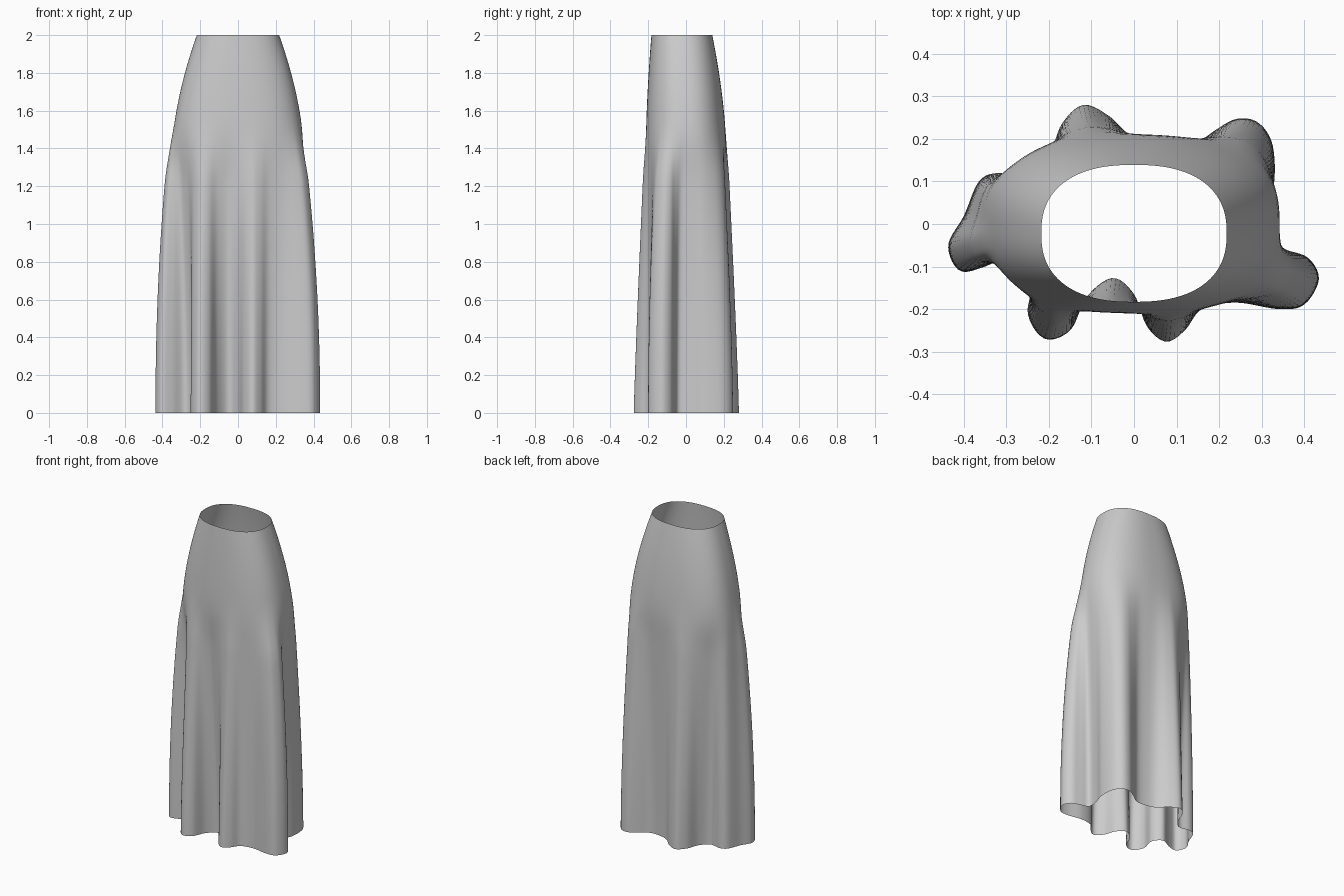
import bpy, bmesh
from math import atan2, cos, sin
from mathutils import Vector

cube = bpy.data.objects.get("Cube")
if cube:
    bpy.data.objects.remove(cube, do_unlink=True)

AROUND, ROWS, HEIGHT, FOLD_TOP = 240, 48, 2.0, 1.62

# Hem outline, counterclockwise from the left side fold
HEM = [(.435, -.13), (.41, -.08), (.355, -.06), (.305, -.04), (.31, .03), (.33, .1),
       (.325, .19), (.29, .24), (.24, .247), (.19, .22), (.13, .18), (.06, .18),
       (0, .2), (-.06, .255), (-.12, .28), (-.17, .235), (-.2, .16), (-.25, .11),
       (-.32, .12), (-.365, .1), (-.4, .02), (-.437, -.05), (-.41, -.11), (-.35, -.1),
       (-.28, -.07), (-.235, -.12), (-.25, -.21), (-.21, -.27), (-.15, -.25),
       (-.11, -.17), (-.05, -.127), (0, -.165), (.03, -.24), (.075, -.277),
       (.12, -.25), (.16, -.2), (.24, -.185), (.34, -.2), (.4, -.19)]


def spline_ring(points, count):
    """Smooth closed curve through the points, sampled at even spacing."""
    pts = [Vector(p) for p in points]
    n, fine = len(pts), []
    for i in range(n):
        a, b, c, d = (pts[(i + k) % n] for k in (-1, 0, 1, 2))
        for s in range(30):
            t = s / 30
            fine.append(b + (c - a) * t / 2 + (a - b * 2.5 + c * 2 - d / 2) * t**2
                        + (b * 3 - a - c * 3 + d) * t**3 / 2)
    fine.append(fine[0])
    total = sum((q - p).length for p, q in zip(fine, fine[1:]))
    ring, walked = [], 0
    for p, q in zip(fine, fine[1:]):
        step = (q - p).length
        while len(ring) < count and len(ring) * total / count <= walked + step:
            ring.append(p.lerp(q, (len(ring) * total / count - walked) / step))
        walked += step
    return ring


def oval(angle, a, b, power, y):
    """Point of a rounded oval in the given direction."""
    c, s = cos(angle), sin(angle)
    r = (abs(c / a)**power + abs(s / b)**power)**(-1 / power)
    return Vector((r * c, r * s + y))


def ease(t):
    t = max(0, min(1, t))
    return t * t * (3 - 2 * t)


# Directions that spread the folds evenly round the waist and hips
hem = spline_ring(HEM, AROUND)
soft = hem
for _ in range(300):
    soft = [(soft[i - 1] + p * 2 + soft[(i + 1) % AROUND]) / 4 for i, p in enumerate(soft)]
angles = [atan2(p.y, p.x) for p in soft]
waist = [oval(a, .218, .161, 2.4, -.022) for a in angles]
hip = [oval(a, .348, .213, 2.5, 0) for a in angles]

# Skirt: one cloth sheet lofted from the waist over the hips to the folded hem
bm = bmesh.new()
rows = []
for r in range(ROWS + 1):
    z = HEIGHT * (1 - r / ROWS)
    drop = min(1, (HEIGHT - z) / .62)
    flare = 1 - (1 - drop)**1.7
    row = []
    for w, h, f in zip(waist, hip, hem):
        p = w.lerp(h, flare)
        power = 1.1 + min(1, (f.x / .4)**2)
        fold = max(0, 1 - (z / FOLD_TOP)**power) * ease((FOLD_TOP - z) / .4)
        p = p.lerp(f, fold)
        row.append(bm.verts.new((p.x, p.y, z)))
    rows.append(row)
for upper, lower in zip(rows, rows[1:]):
    for i in range(AROUND):
        j = (i + 1) % AROUND
        bm.faces.new((lower[i], lower[j], upper[j], upper[i]))
mesh = bpy.data.meshes.new("skirt")
bm.to_mesh(mesh)
bm.free()
skirt = bpy.data.objects.new("skirt", mesh)
bpy.context.collection.objects.link(skirt)
for face in mesh.polygons:
    face.use_smooth = True

# Plain grey cloth
cloth = bpy.data.materials.new("grey_cloth")
cloth.use_nodes = True
cloth.diffuse_color = (.6, .6, .6, 1)
cloth.node_tree.nodes["Principled BSDF"].inputs["Base Color"].default_value = (.6, .6, .6, 1)
mesh.materials.append(cloth)
